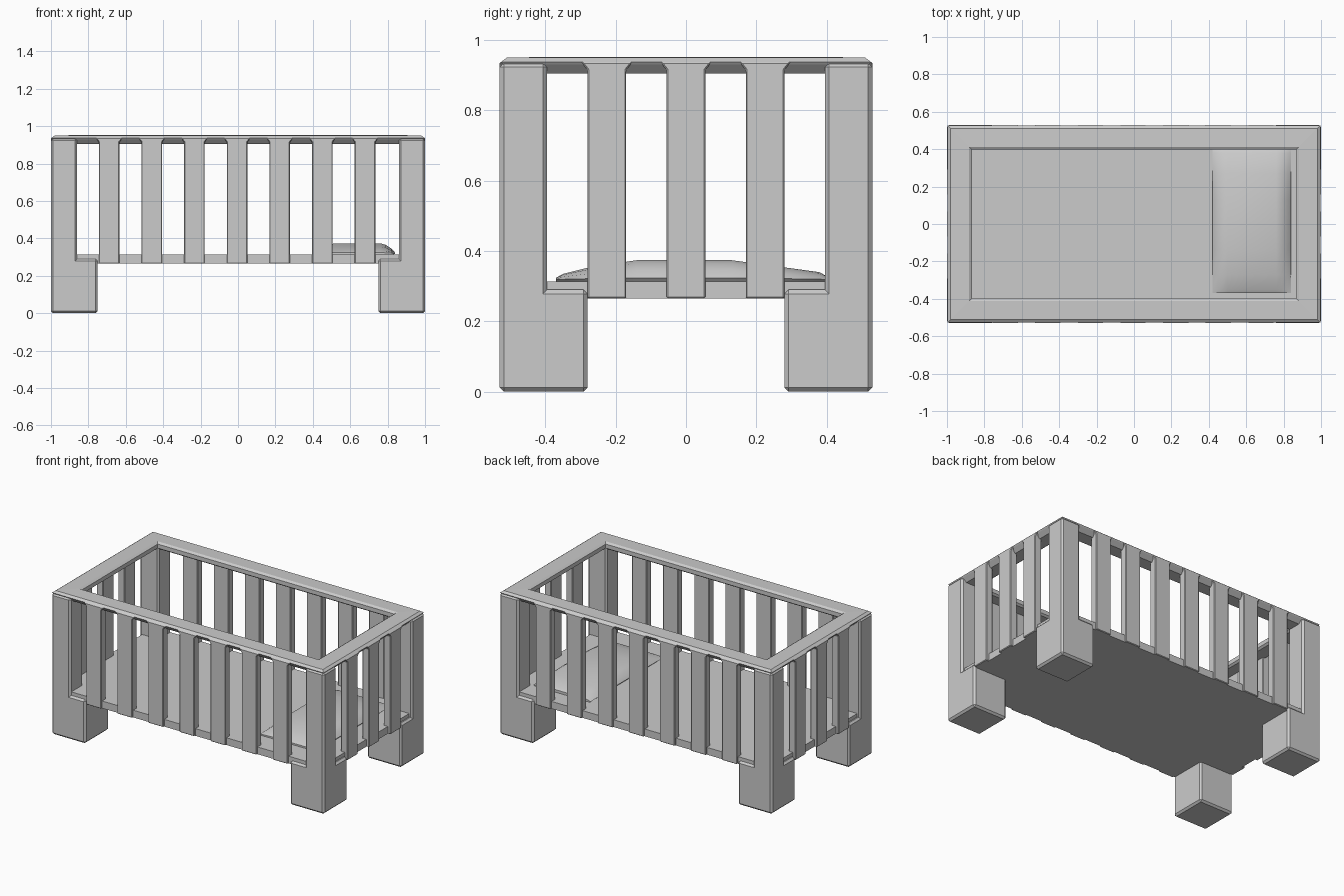
import bpy, bmesh, math
from mathutils import Matrix

if "Cube" in bpy.data.objects:
    bpy.data.objects.remove(bpy.data.objects["Cube"])

HX, HY = 1.0, 0.53          # half footprint
FLOOR_LOW, FLOOR_TOP = 0.265, 0.313


def finish(name, bm, bevel=0.0):
    bmesh.ops.recalc_face_normals(bm, faces=bm.faces[:])
    me = bpy.data.meshes.new(name)
    bm.to_mesh(me)
    bm.free()
    ob = bpy.data.objects.new(name, me)
    bpy.context.collection.objects.link(ob)
    if bevel:
        m = ob.modifiers.new("bevel", "BEVEL")
        m.width = bevel
        m.segments = 1
    return ob


def box(name, x0, x1, y0, y1, z0, z1, bevel=0.0):
    bm = bmesh.new()
    bmesh.ops.create_cube(bm, size=1)
    bmesh.ops.scale(bm, vec=(abs(x1 - x0), abs(y1 - y0), abs(z1 - z0)), verts=bm.verts)
    bmesh.ops.translate(bm, vec=((x0 + x1) / 2, (y0 + y1) / 2, (z0 + z1) / 2), verts=bm.verts)
    return finish(name, bm, bevel)


def slat(name, along, side, out):
    # flat slat with a small flare where it meets the rail
    w, d = 0.055, 0.05
    prof = [(-w, FLOOR_LOW), (w, FLOOR_LOW), (w, 0.915), (w + 0.018, 0.938),
            (-w - 0.018, 0.938), (-w, 0.915)]
    bm = bmesh.new()
    f = bm.faces.new([bm.verts.new((x, -out, z)) for x, z in prof])
    ext = bmesh.ops.extrude_face_region(bm, geom=[f])
    bmesh.ops.translate(bm, vec=(0, d, 0),
                        verts=[v for v in ext["geom"] if isinstance(v, bmesh.types.BMVert)])
    bmesh.ops.translate(bm, vec=(along, 0, 0), verts=bm.verts)
    bmesh.ops.rotate(bm, cent=(0, 0, 0), matrix=Matrix.Rotation(side, 3, "Z"), verts=bm.verts)
    return finish(name, bm, 0.004)


# Corner legs and posts
for sx in (-1, 1):
    for sy in (-1, 1):
        box("leg", sx * HX, sx * (HX - 0.25), sy * HY, sy * (HY - 0.25), 0, 0.29, 0.012)
        box("corner_post", sx * HX, sx * (HX - 0.14), sy * HY, sy * (HY - 0.135), 0.02, 0.935, 0.012)

# Floor panel
box("floor_panel", -HX + 0.02, HX - 0.02, -HY + 0.012, HY - 0.012, FLOOR_LOW, FLOOR_TOP)

# Slats on the long and short sides
for side in (0, math.pi):
    for i in range(-3, 4):
        slat("long_side_slat", i * 0.228 - (0.005 if side == 0 else -0.005), side, HY)
for side in (math.pi / 2, -math.pi / 2):
    for i in (-1, 0, 1):
        slat("end_slat", i * 0.225, side, HX)

# Top rail: one section swept round the rectangle with mitred corners
section = [(0.004, 0.938), (0.02, 0.95), (0.118, 0.952), (0.133, 0.942),
           (0.133, 0.915), (0.12, 0.905), (0.035, 0.905), (0.01, 0.93)]
bm = bmesh.new()
rings = [[bm.verts.new((sx * (HX - o), sy * (HY - o), z)) for o, z in section]
         for sx, sy in ((-1, -1), (1, -1), (1, 1), (-1, 1))]
n = len(section)
for a in range(4):
    A, B = rings[a], rings[(a + 1) % 4]
    for k in range(n):
        bm.faces.new((A[k], B[k], B[(k + 1) % n], A[(k + 1) % n]))
finish("top_rail", bm)

# Pillow: arched cross sections lofted front to back
stations = [(-0.37, 0.324), (-0.35, 0.335), (-0.27, 0.355), (-0.14, 0.374),
            (0.13, 0.374), (0.27, 0.355), (0.38, 0.34), (0.397, 0.33)]
across = [(0.42, 0.1), (0.45, 0.7), (0.5, 0.95), (0.6, 1.0), (0.76, 1.0),
          (0.79, 0.85), (0.82, 0.5), (0.84, 0.1)]
bm = bmesh.new()
base = 0.318
loops = []
for y, top in stations:
    upper = [bm.verts.new((x, y, base + (top - base) * h)) for x, h in across]
    lower = [bm.verts.new((x, y, 0.312)) for x in (0.83, 0.43)]
    loops.append(upper + lower)
for A, B in zip(loops, loops[1:]):
    for k in range(len(A)):
        j = (k + 1) % len(A)
        bm.faces.new((A[k], A[j], B[j], B[k]))
bm.faces.new(loops[0])
bm.faces.new(loops[-1])
pillow = finish("pillow", bm)
bpy.context.view_layer.objects.active = pillow
pillow.select_set(True)
bpy.ops.object.shade_smooth_by_angle(angle=math.radians(35))
